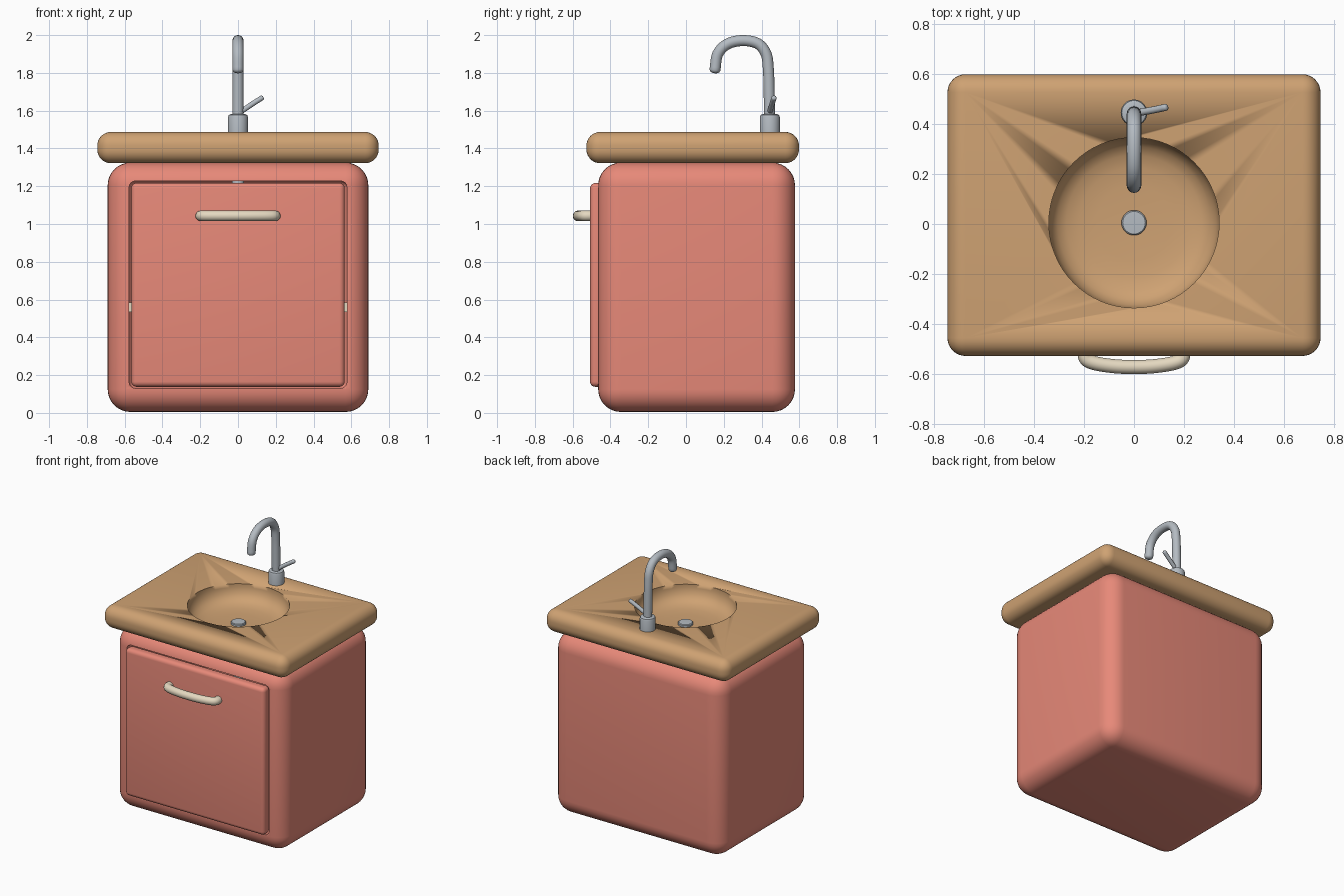
import bpy, bmesh, math
from mathutils import Vector

if "Cube" in bpy.data.objects:
    bpy.data.objects.remove(bpy.data.objects["Cube"])


def material(name, rgb):
    m = bpy.data.materials.new(name)
    m.diffuse_color = (*rgb, 1)
    m.use_nodes = True
    m.node_tree.nodes["Principled BSDF"].inputs["Base Color"].default_value = m.diffuse_color
    return m


SALMON = material("salmon_paint", (0.80, 0.25, 0.19))
WOOD = material("wood", (0.62, 0.36, 0.17))
CREAM = material("cream", (0.78, 0.69, 0.53))
STEEL = material("steel", (0.46, 0.50, 0.54))


def finish(bm, name, mat, angle=40):
    bmesh.ops.recalc_face_normals(bm, faces=bm.faces)
    me = bpy.data.meshes.new(name)
    bm.to_mesh(me)
    bm.free()
    ob = bpy.data.objects.new(name, me)
    bpy.context.collection.objects.link(ob)
    if mat:
        me.materials.append(mat)
    bpy.ops.object.select_all(action='DESELECT')
    ob.select_set(True)
    bpy.context.view_layer.objects.active = ob
    bpy.ops.object.shade_smooth_by_angle(angle=math.radians(angle))
    return ob


def box(name, lo, hi, mat, bevel=0.0, seg=6):
    bm = bmesh.new()
    bmesh.ops.create_cube(bm, size=1)
    for v in bm.verts:
        v.co = Vector([(a + b) / 2 + c * (b - a) for a, b, c in zip(lo, hi, v.co)])
    if bevel:
        bmesh.ops.bevel(bm, geom=bm.edges[:], offset=bevel, segments=seg,
                        profile=0.5, affect='EDGES')
    return finish(bm, name, mat)


def lathe(name, profile, centre, mat, steps=64):
    # Spin an (r, z) profile that starts and ends on the axis
    bm = bmesh.new()
    vs = [bm.verts.new((r, 0, z)) for r, z in profile]
    es = [bm.edges.new(p) for p in zip(vs, vs[1:])]
    bmesh.ops.spin(bm, geom=vs + es, cent=(0, 0, 0), axis=(0, 0, 1),
                   angle=2 * math.pi, steps=steps)
    bmesh.ops.remove_doubles(bm, verts=bm.verts, dist=1e-5)
    bmesh.ops.translate(bm, verts=bm.verts, vec=(*centre, 0))
    return finish(bm, name, mat)


def smooth_path(pts, n=6):
    # Catmull-Rom interpolation through the points
    p = [Vector(q) for q in pts]
    p = [2 * p[0] - p[1]] + p + [2 * p[-1] - p[-2]]
    out = []
    for a, b, c, d in zip(p, p[1:], p[2:], p[3:]):
        for i in range(n):
            t = i / n
            out.append(0.5 * (2 * b + (c - a) * t + (2 * a - 5 * b + 4 * c - d) * t * t
                              + (3 * b - a - 3 * c + d) * t ** 3))
    return out + [p[-2]]


def tube(name, pts, r, mat, sides=20, side=(1, 0, 0), round_end=0.6):
    # Sweep a circle along a path, with rounded end caps
    path = smooth_path(pts)
    tang = [(path[min(i + 1, len(path) - 1)] - path[max(i - 1, 0)]).normalized()
            for i in range(len(path))]
    k = r * round_end
    angs = [math.radians(a) for a in (10, 35, 60)]
    stations = [(path[0] - tang[0] * k * math.cos(a), tang[0], r * math.sin(a)) for a in angs]
    stations += [(p, t, r) for p, t in zip(path, tang)]
    stations += [(path[-1] + tang[-1] * k * math.cos(a), tang[-1], r * math.sin(a))
                 for a in reversed(angs)]
    bm = bmesh.new()
    rings = []
    for c, t, rad in stations:
        u = Vector(side)
        u = (u - t * u.dot(t)).normalized()
        w = t.cross(u)
        rings.append([bm.verts.new(c + rad * (u * math.cos(2 * math.pi * i / sides)
                                              + w * math.sin(2 * math.pi * i / sides)))
                      for i in range(sides)])
    for a, b in zip(rings, rings[1:]):
        for i in range(sides):
            j = (i + 1) % sides
            bm.faces.new((a[i], a[j], b[j], b[i]))
    bm.faces.new(rings[0])
    bm.faces.new(rings[-1])
    return finish(bm, name, mat, 60)


def cut(target, cutter):
    mod = target.modifiers.new("cut", 'BOOLEAN')
    mod.operation = 'DIFFERENCE'
    mod.solver = 'EXACT'
    mod.object = cutter
    cutter.hide_render = True
    bpy.context.view_layer.objects.active = target
    bpy.ops.object.modifier_apply(modifier=mod.name)
    bpy.data.objects.remove(cutter)


# Cabinet body, hollowed out behind the door
body = box("cabinet_body", (-0.69, -0.465, 0.005), (0.69, 0.577, 1.325), SALMON, 0.12, 8)
cut(body, box("cavity_cutter", (-0.577, -0.7, 0.13), (0.577, 0.48, 1.228), None, 0.035, 4))

# Door, handle and inside shelf
box("door", (-0.565, -0.508, 0.138), (0.565, -0.43, 1.217), SALMON, 0.028, 5)
box("inside_shelf", (-0.58, -0.38, 0.535), (0.58, 0.49, 0.585), CREAM)
tube("door_handle", [(-0.196, -0.49, 1.043), (-0.194, -0.535, 1.043), (-0.16, -0.555, 1.043),
                     (-0.08, -0.568, 1.043), (0, -0.571, 1.043), (0.08, -0.568, 1.043),
                     (0.16, -0.555, 1.043), (0.194, -0.535, 1.043), (0.196, -0.49, 1.043)],
     0.028, CREAM, side=(0, 0, 1))

# Countertop with a sunken round basin
top = box("countertop", (-0.745, -0.527, 1.322), (0.745, 0.598, 1.487), WOOD, 0.072, 8)
cut(top, lathe("basin_cutter", [(0, 1.352), (0.15, 1.354), (0.22, 1.360), (0.27, 1.371),
                                (0.305, 1.390), (0.328, 1.42), (0.34, 1.46), (0.34, 1.6),
                                (0, 1.6)], (0, 0.005), None))

# Drain plug and waste pipe under the basin
lathe("drain", [(0, 1.34), (0.05, 1.34), (0.05, 1.365), (0.045, 1.37), (0, 1.372)],
      (0, 0.005), STEEL, 32)
lathe("waste_pipe", [(0, 0.95), (0.032, 0.95), (0.032, 1.335), (0, 1.335)],
      (0, 0.005), STEEL, 24)

# Faucet: base, curved spout and side lever
lathe("faucet_base", [(0, 1.47), (0.053, 1.47), (0.053, 1.565), (0.049, 1.577),
                      (0.038, 1.582), (0, 1.582)], (0, 0.444), STEEL, 32)
tube("faucet_spout", [(0, 0.442, 1.56), (0, 0.440, 1.70), (0, 0.436, 1.82), (0, 0.424, 1.90),
                      (0, 0.38, 1.955), (0, 0.30, 1.971), (0, 0.22, 1.953),
                      (0, 0.168, 1.90), (0, 0.153, 1.815)], 0.029, STEEL)
tube("faucet_lever", [(0.015, 0.444, 1.594), (0.075, 0.455, 1.635), (0.127, 0.466, 1.668)],
     0.014, STEEL, sides=14, side=(0, 1, 0))
